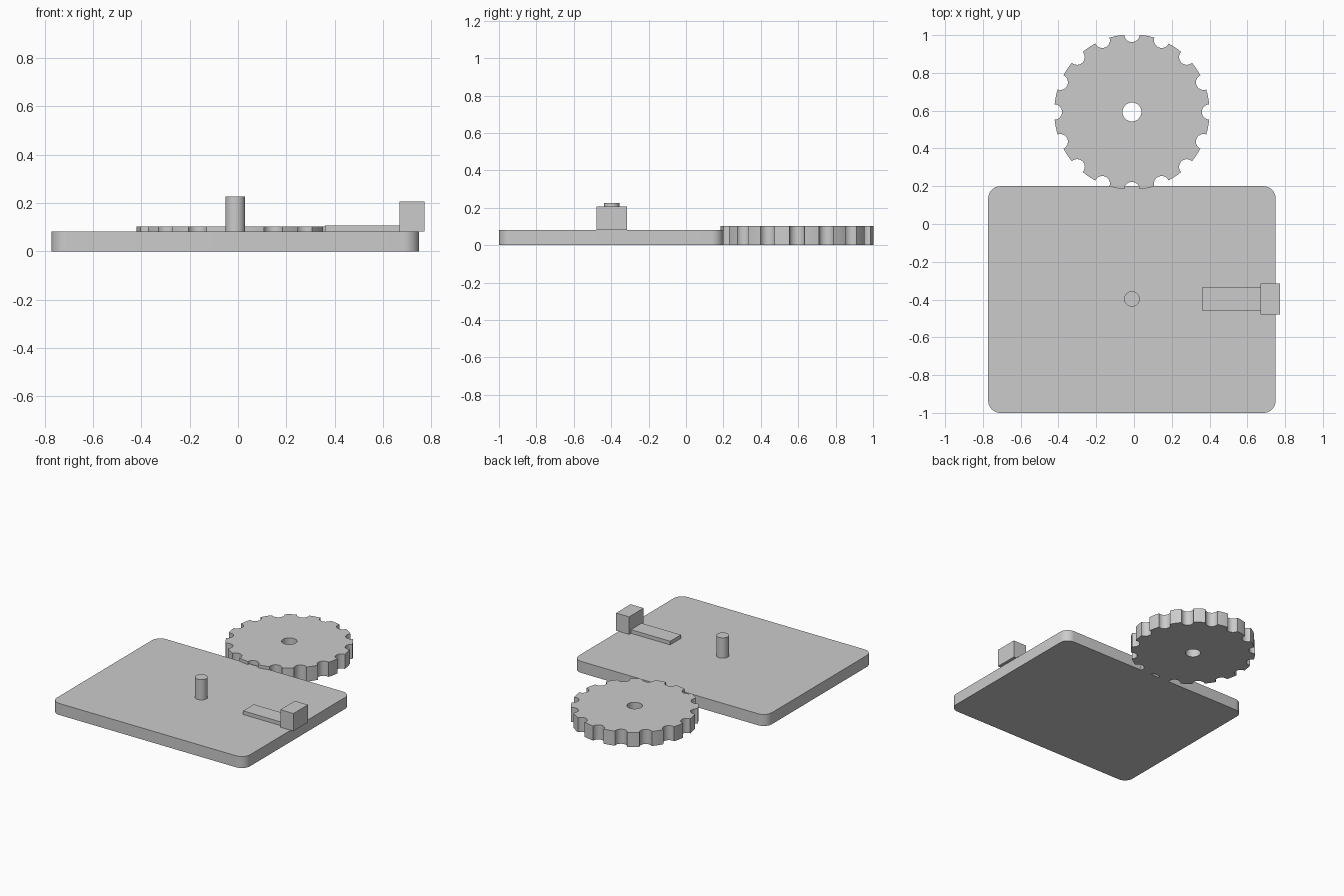
import bpy, bmesh
from math import pi, sin, cos, asin, radians
from mathutils import Vector

if "Cube" in bpy.data.objects:
    bpy.data.objects.remove(bpy.data.objects["Cube"], do_unlink=True)

COLOUR = (0.6, 0.6, 0.6, 1)
grey = bpy.data.materials.new("plain grey")
grey.use_nodes = True
grey.diffuse_color = COLOUR
grey.node_tree.nodes["Principled BSDF"].inputs["Base Color"].default_value = COLOUR


def arc(cx, cy, r, start, end, steps):
    """Points along an arc, both ends included."""
    angles = [start + (end - start) * i / steps for i in range(steps + 1)]
    return [(cx + r * cos(a), cy + r * sin(a)) for a in angles]


def circle(cx, cy, r, steps=48):
    return arc(cx, cy, r, 0, 2 * pi, steps)[:-1]


def rectangle(x0, x1, y0, y1):
    return [(x0, y0), (x1, y0), (x1, y1), (x0, y1)]


def rounded_rectangle(x0, x1, y0, y1, r):
    corners = rectangle(x0 + r, x1 - r, y0 + r, y1 - r)
    points = []
    for i, (x, y) in enumerate(corners):
        points += arc(x, y, r, pi + i * pi / 2, pi * 1.5 + i * pi / 2, 10)
    return points


def gear_outline(cx, cy, r, notch, count):
    """Round disc with semicircular bites centred on its rim."""
    points = []
    half = 2 * asin(notch / (2 * r))      # angle from bite centre to its edge
    step = 2 * pi / count
    for i in range(count):
        a = i * step
        # bite: swings inward around a point on the rim
        bx, by = cx + r * cos(a), cy + r * sin(a)
        tilt = pi / 2 + half / 2
        points += arc(bx, by, notch, a - tilt, a - 2 * pi + tilt, 12)
        # tooth tip between this bite and the next
        points += arc(cx, cy, r, a + half, a + step - half, 4)[1:-1]
    return points


def extrude(name, loops, z0, z1):
    """Fill the outline (later loops are holes) and raise it from z0 to z1."""
    bm = bmesh.new()
    edges = []
    for loop in loops:
        verts = [bm.verts.new((x, y, z0)) for x, y in loop]
        edges += [bm.edges.new((v, verts[i - 1])) for i, v in enumerate(verts)]
    if len(loops) == 1:
        bm.faces.new(verts)
    else:
        bmesh.ops.triangle_fill(bm, edges=edges, use_beauty=True)
    base = bm.faces[:]
    top = bmesh.ops.extrude_face_region(bm, geom=base, use_keep_orig=True)["geom"]
    raised = [v for v in top if isinstance(v, bmesh.types.BMVert)]
    bmesh.ops.translate(bm, verts=raised, vec=Vector((0, 0, z1 - z0)))
    bmesh.ops.recalc_face_normals(bm, faces=bm.faces[:])
    mesh = bpy.data.meshes.new(name)
    bm.to_mesh(mesh)
    bm.free()
    mesh.materials.append(grey)
    ob = bpy.data.objects.new(name, mesh)
    bpy.context.collection.objects.link(ob)
    bpy.ops.object.select_all(action="DESELECT")
    ob.select_set(True)
    bpy.context.view_layer.objects.active = ob
    bpy.ops.object.shade_smooth_by_angle(angle=radians(30))
    return ob


MID = -0.011       # shared centre line of plate, peg and gear
PLATE_TOP = 0.082

# Base plate with rounded corners
extrude("base_plate", [rounded_rectangle(-0.772, 0.75, -1, 0.2, 0.065)], 0, PLATE_TOP)

# Axle peg
extrude("axle_peg", [circle(MID, -0.397, 0.041)], PLATE_TOP, 0.227)

# Flat arm and its end block, which overhangs the plate edge
extrude("arm", [rectangle(0.36, 0.67, -0.457, -0.336)], PLATE_TOP, 0.108)
extrude("end_block", [rectangle(0.669, 0.772, -0.479, -0.315)], PLATE_TOP, 0.207)

# Notched wheel with a centre hole
extrude("notched_wheel",
        [gear_outline(MID, 0.593, 0.411, 0.041, 16), circle(MID, 0.593, 0.05)],
        0, 0.104)
